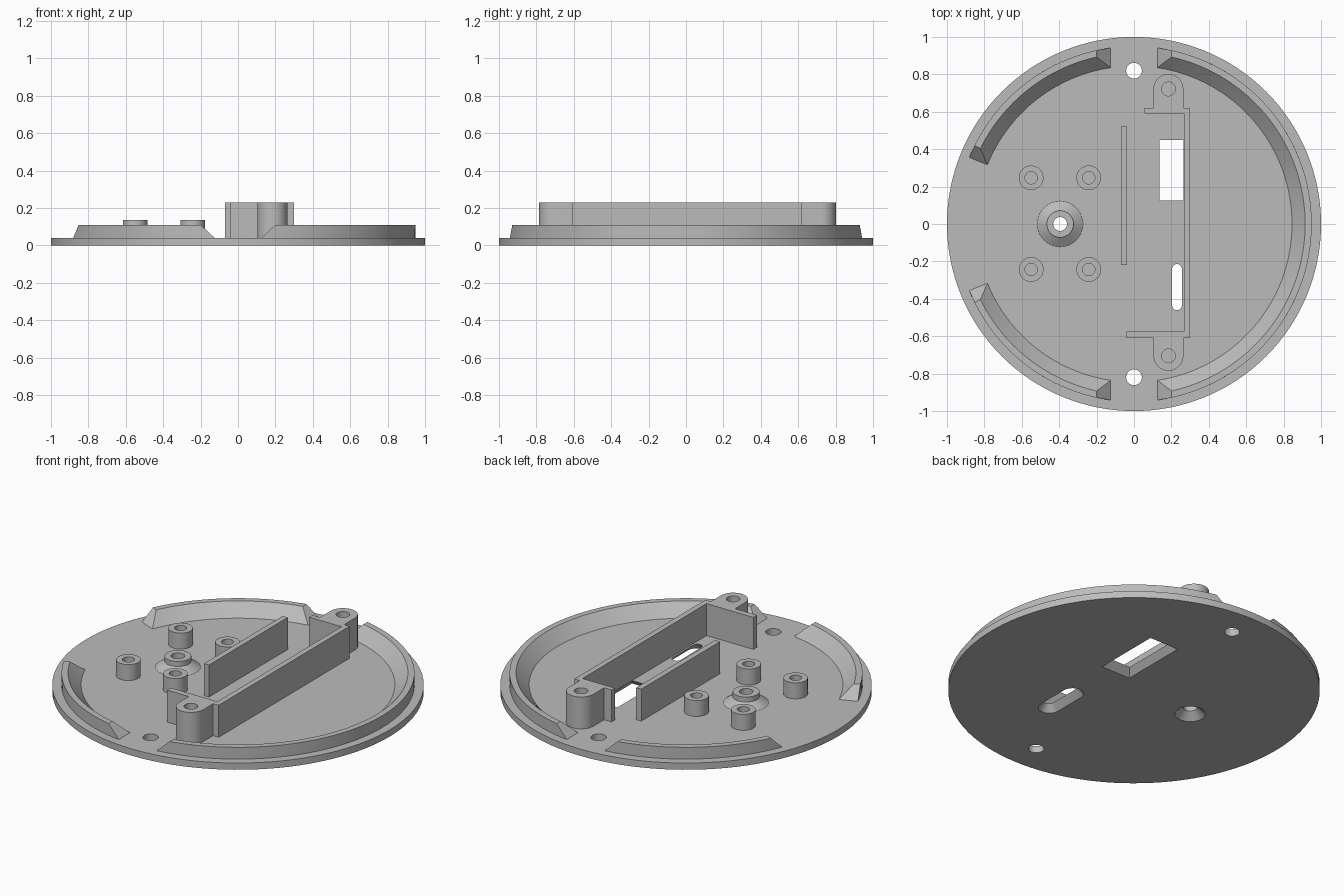
import bpy, bmesh, math

if "Cube" in bpy.data.objects:
    bpy.data.objects.remove(bpy.data.objects["Cube"], do_unlink=True)

grey = bpy.data.materials.new("plain grey")
grey.use_nodes = True
grey.diffuse_color = (0.5, 0.5, 0.5, 1)
grey.node_tree.nodes["Principled BSDF"].inputs["Base Color"].default_value = (0.5, 0.5, 0.5, 1)

FLOOR, LIP_TOP, WALL_TOP = 0.04, 0.11, 0.23


def finish(name, bm):
    bmesh.ops.recalc_face_normals(bm, faces=bm.faces)
    mesh = bpy.data.meshes.new(name)
    bm.to_mesh(mesh)
    bm.free()
    obj = bpy.data.objects.new(name, mesh)
    bpy.context.collection.objects.link(obj)
    mesh.materials.append(grey)
    return obj


def select(obj):
    bpy.ops.object.select_all(action='DESELECT')
    obj.select_set(True)
    bpy.context.view_layer.objects.active = obj


def smooth(obj):
    select(obj)
    bpy.ops.object.shade_smooth_by_angle(angle=math.radians(25))


def arc(cx, cy, r, a0, a1, n):
    return [(cx + r * math.cos(math.radians(a0 + (a1 - a0) * i / n)),
             cy + r * math.sin(math.radians(a0 + (a1 - a0) * i / n))) for i in range(n + 1)]


def circle(cx, cy, r, n=32):
    return arc(cx, cy, r, 0, 360, n)[:-1]


def rect(x0, x1, y0, y1):
    return [(x0, y0), (x1, y0), (x1, y1), (x0, y1)]


def stadium(cx, y0, y1, r):
    return arc(cx, y1, r, 0, 180, 12) + arc(cx, y0, r, 180, 360, 12)


def loft(name, low, z0, high, z1):
    """Solid between two outlines with the same number of points."""
    bm = bmesh.new()
    a = [bm.verts.new((x, y, z0)) for x, y in low]
    b = [bm.verts.new((x, y, z1)) for x, y in high]
    bm.faces.new(a)
    bm.faces.new(b)
    for i in range(len(a)):
        j = (i + 1) % len(a)
        bm.faces.new((a[i], a[j], b[j], b[i]))
    return finish(name, bm)


def prism(name, outline, z0, z1):
    return loft(name, outline, z0, outline, z1)


def cut(obj, cutters):
    select(obj)
    for c in cutters:
        mod = obj.modifiers.new("cut", 'BOOLEAN')
        mod.operation, mod.solver, mod.object = 'DIFFERENCE', 'EXACT', c
        bpy.ops.object.modifier_apply(modifier=mod.name)
        bpy.data.objects.remove(c, do_unlink=True)


def lathe(name, x, y, profile, n=40):
    """Open turned shell; its lower edge rests on the floor."""
    bm = bmesh.new()
    rings = [[bm.verts.new((px, py, z)) for px, py in circle(x, y, r, n)] for r, z in profile]
    for a, b in zip(rings, rings[1:]):
        for i in range(n):
            j = (i + 1) % n
            bm.faces.new((a[i], a[j], b[j], b[i]))
    smooth(finish(name, bm))


def lip(name, start, end, n):
    """Rim segment; start and end give the angle at a radius and height."""
    profile = [(0.845, FLOOR), (0.95, FLOOR), (0.95, LIP_TOP), (0.915, LIP_TOP)]
    bm = bmesh.new()
    rings = []
    for i in range(n + 1):
        ring = []
        for r, z in profile:
            a = start(r, z) + (end(r, z) - start(r, z)) * i / n
            ring.append(bm.verts.new((r * math.cos(a), r * math.sin(a), z)))
        rings.append(ring)
    bm.faces.new(rings[0])
    bm.faces.new(rings[-1])
    for a, b in zip(rings, rings[1:]):
        for i in range(4):
            j = (i + 1) % 4
            bm.faces.new((a[i], a[j], b[j], b[i]))
    smooth(finish(name, bm))


# Base plate with flared openings, screw holes and a countersink
plate = prism("base_plate", circle(0, 0, 1, 128), 0, FLOOR)


def flared(name, low, high):
    # Extend the taper past both plate faces for a clean cut
    def mix(t):
        return [(a + (c - a) * t, b + (d - b) * t) for (a, b), (c, d) in zip(low, high)]
    return loft(name, mix(-0.1), -0.1 * FLOOR, mix(1.1), 1.1 * FLOOR)


cut(plate, [
    flared("window_cutter", rect(0.105, 0.295, 0.085, 0.49), rect(0.135, 0.265, 0.125, 0.45)),
    flared("slot_cutter", stadium(0.23, -0.435, -0.24, 0.06), stadium(0.23, -0.435, -0.24, 0.026)),
    flared("countersink_cutter", circle(-0.395, 0, 0.082, 40), circle(-0.395, 0, 0.037, 40)),
    prism("back_hole_cutter", circle(0, 0.82, 0.042), -0.1, 0.1),
    prism("front_hole_cutter", circle(0, -0.82, 0.042), -0.1, 0.1),
])
smooth(plate)


# Rim segments with ends that slope outward toward the floor
def rise(z):
    return (z - FLOOR) / (LIP_TOP - FLOOR)


def gap(r, z):
    return math.acos((0.125 + 0.075 * rise(z)) / r)


def side(r, z):
    return math.radians(22 + 4.2 * rise(z))


lip("left_rim", lambda r, z: -gap(r, z), gap, 64)
lip("back_right_rim", lambda r, z: math.pi - gap(r, z), lambda r, z: math.pi - side(r, z), 32)
lip("front_right_rim", lambda r, z: math.pi + side(r, z), lambda r, z: math.pi + gap(r, z), 32)

# Four hollow standoffs
for x in (-0.55, -0.242):
    for y in (-0.243, 0.247):
        lathe("standoff", x, y, [(0.066, FLOOR), (0.066, 0.135), (0.033, 0.135), (0.033, FLOOR)])

# Conical screw boss
lathe("screw_boss", -0.395, 0, [(0.122, FLOOR), (0.072, 0.075), (0.072, 0.105),
                                (0.037, 0.105), (0.037, FLOOR)])

# Divider wall and C-shaped bracket wall
prism("divider_wall", rect(-0.07, -0.037, -0.22, 0.52), FLOOR, WALL_TOP)
prism("bracket_wall", [(-0.04, -0.61), (0.3, -0.61), (0.3, 0.62), (0.055, 0.62),
                       (0.055, 0.59), (0.267, 0.59), (0.267, -0.575), (-0.04, -0.575)],
      FLOOR, WALL_TOP)

# Rounded screw ears at both ends of the bracket
for name, s, root, cy in (("back_ear", 1, 0.62, 0.722), ("front_ear", -1, -0.61, -0.705)):
    outline = arc(0.184, cy, 0.08, 0, 180 * s, 20) + [(0.104, root), (0.264, root)]
    ear = prism(name, outline, FLOOR, WALL_TOP)
    cut(ear, [prism("ear_hole_cutter", circle(0.184, cy, 0.037), 0, 0.3)])
    smooth(ear)
